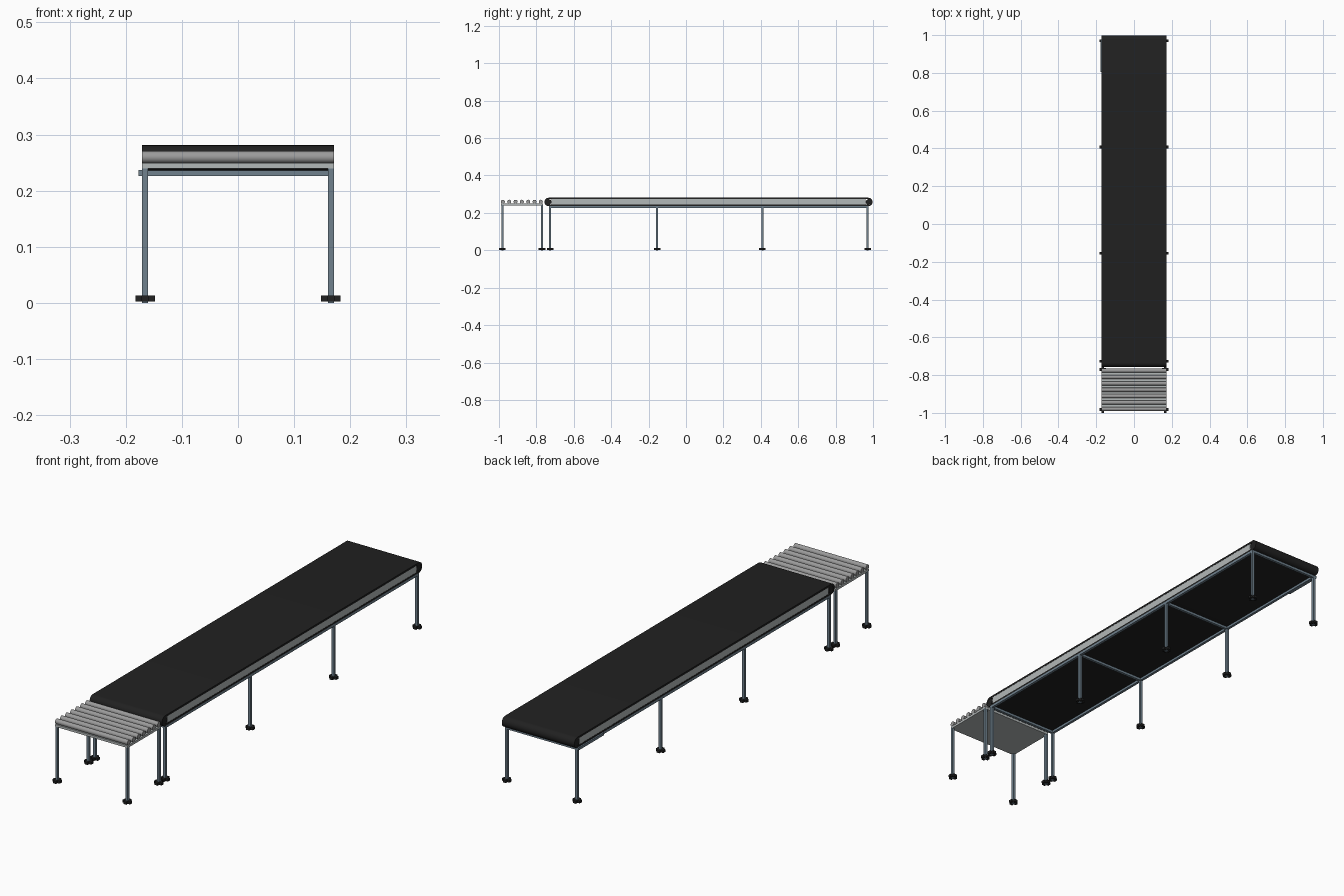
import bpy, bmesh, math

if "Cube" in bpy.data.objects:
    bpy.data.objects.remove(bpy.data.objects["Cube"])


def material(name, rgb):
    m = bpy.data.materials.new(name)
    m.diffuse_color = (*rgb, 1)
    m.use_nodes = True
    m.node_tree.nodes["Principled BSDF"].inputs["Base Color"].default_value = m.diffuse_color
    return m


BLACK = material("black_rubber", (0.015, 0.015, 0.015))
STEEL = material("blue_grey_steel", (0.16, 0.22, 0.27))
ROLLER = material("roller_grey", (0.33, 0.33, 0.33))
PANEL = material("panel_grey", (0.45, 0.48, 0.48))


def finish(name, bm, mat, smooth=False):
    bmesh.ops.recalc_face_normals(bm, faces=bm.faces)
    me = bpy.data.meshes.new(name)
    bm.to_mesh(me)
    bm.free()
    ob = bpy.data.objects.new(name, me)
    bpy.context.collection.objects.link(ob)
    me.materials.append(mat)
    if smooth:
        bpy.ops.object.select_all(action='DESELECT')
        ob.select_set(True)
        bpy.context.view_layer.objects.active = ob
        bpy.ops.object.shade_smooth_by_angle(angle=math.radians(35))
    return ob


def box(name, lo, hi, mat):
    bm = bmesh.new()
    bmesh.ops.create_cube(bm, size=1)
    for v in bm.verts:
        v.co = [(a + b) / 2 + c * (b - a) for a, b, c in zip(lo, hi, v.co)]
    return finish(name, bm, mat)


def stadium(y0, y1, z, r, n=12):
    """Rounded loop outline in the yz plane."""
    pts = []
    for cy, start in ((y1, -90), (y0, 90)):
        for i in range(n + 1):
            a = math.radians(start + 180 * i / n)
            pts.append((cy + r * math.cos(a), z + r * math.sin(a)))
    return pts


def cylinder_x(name, half, y, z, r, mat, sides=20):
    bm = bmesh.new()
    pts = [(y + r * math.cos(2 * math.pi * i / sides),
            z + r * math.sin(2 * math.pi * i / sides)) for i in range(sides)]
    f = bm.faces.new([bm.verts.new((-half, *p)) for p in pts])
    ext = bmesh.ops.extrude_face_region(bm, geom=[f], use_keep_orig=True)
    for v in ext["geom"]:
        if isinstance(v, bmesh.types.BMVert):
            v.co.x = half
    return finish(name, bm, mat, True)


W, R, ZC = 0.171, 0.0225, 0.2585      # half width, belt end radius, belt centre height
Y0, Y1 = -0.734, 0.975                # end drum centres
LEG_X, T = 0.1655, 0.0055             # leg centre and half thickness

# endless belt band
bm = bmesh.new()
loops = [[bm.verts.new((x, *p)) for p in stadium(Y0, Y1, ZC, r)]
         for x, r in ((-W, R), (W, R), (W, R - 0.008), (-W, R - 0.008))]
n = len(loops[0])
for k in range(4):
    a, b = loops[k], loops[(k + 1) % 4]
    for i in range(n):
        j = (i + 1) % n
        bm.faces.new((a[i], a[j], b[j], b[i]))
finish("belt", bm, BLACK, True)

# end drums and the side bed between them
for name, y in (("front_drum", Y0), ("rear_drum", Y1)):
    cylinder_x(name, W - 0.001, y, ZC, R - 0.008, BLACK)
box("belt_bed", (-W + 0.001, Y0 + 0.016, ZC - R + 0.008),
    (W - 0.001, Y1 - 0.016, ZC + R - 0.008), PANEL)


def leg_pair(prefix, y, top):
    for side, s in (("left", -1), ("right", 1)):
        x = s * LEG_X
        box(f"{prefix}_{side}_leg", (x - T, y - T, 0), (x + T, y + T, top), STEEL)
        # cross shaped foot
        for axis, (dx, dy) in (("wide", (0.0175, 0.007)), ("deep", (0.007, 0.0175))):
            box(f"{prefix}_{side}_foot_{axis}", (x - dx, y - dy, 0.002),
                (x + dx, y + dy, 0.013), BLACK)


# conveyor legs, cross bars and long rails
leg_ys = (-0.727, -0.154, 0.408, 0.971)
for i, y in enumerate(leg_ys):
    leg_pair(f"conveyor_{i + 1}", y, 0.237)
    box(f"cross_bar_{i + 1}", (-LEG_X, y - T, 0.226), (LEG_X, y + T, 0.237), STEEL)
for side, s in (("left", -1), ("right", 1)):
    x = s * LEG_X
    box(f"{side}_rail", (x - T, leg_ys[0], 0.2262), (x + T, leg_ys[-1], 0.2368), STEEL)

# slim control strip on the left rail
box("control_strip", (-0.177, 0.805, 0.226), (-W, 0.976, 0.237), STEEL)

# roller table
for prefix, y in (("table_front", -0.982), ("table_rear", -0.77)):
    leg_pair(prefix, y, 0.243)
box("table_plate", (-W, -0.988, 0.239), (W, -0.764, 0.249), PANEL)
for i in range(7):
    cylinder_x(f"table_roller_{i + 1}", W, -0.979 + i * 0.0338, 0.2595, 0.0108, ROLLER, 16)
